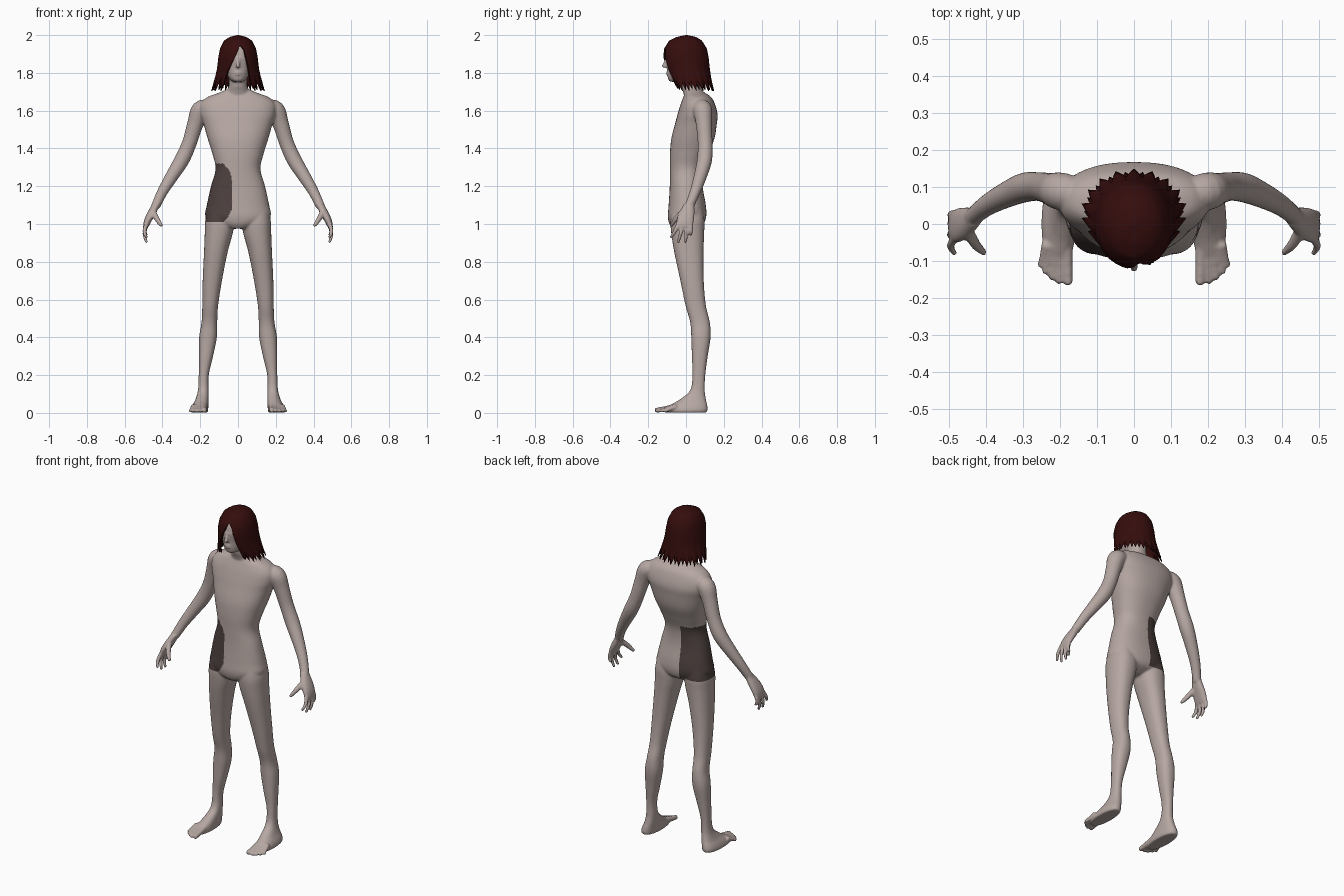
import bpy, bmesh, math
from mathutils import Vector

if "Cube" in bpy.data.objects:
    bpy.data.objects.remove(bpy.data.objects["Cube"])


def material(name, rgb):
    m = bpy.data.materials.new(name)
    m.diffuse_color = (*rgb, 1)
    m.use_nodes = True
    m.node_tree.nodes["Principled BSDF"].inputs["Base Color"].default_value = m.diffuse_color
    return m


SKIN = material("pale skin", (0.47, 0.39, 0.365))
PATCH = material("dark patch", (0.075, 0.053, 0.05))
HAIR = material("dark red hair", (0.036, 0.004, 0.004))


def dense(pts, n=5):
    """Smooth (Catmull-Rom) resampling of a list of tuples."""
    out = []
    for i in range(len(pts) - 1):
        p0, p1, p2 = pts[max(i - 1, 0)], pts[i], pts[i + 1]
        p3 = pts[min(i + 2, len(pts) - 1)]
        for k in range(n):
            t = k / n
            out.append(tuple(
                0.5 * (2 * b + (c - a) * t + (2 * a - 5 * b + 4 * c - d) * t * t
                       + (3 * b - a - 3 * c + d) * t ** 3)
                for a, b, c, d in zip(p0, p1, p2, p3)))
    return out + [tuple(pts[-1])]


def skin_rings(bm, rings, start, end):
    """Closed tube through rings of points, ended with fans."""
    vs = [[bm.verts.new(p) for p in r] for r in rings]
    n = len(vs[0])
    for a, b in zip(vs, vs[1:]):
        for i in range(n):
            j = (i + 1) % n
            bm.faces.new((a[i], a[j], b[j], b[i]))
    for ring, c in ((vs[0], start), (vs[-1], end)):
        cv = bm.verts.new(c)
        for i in range(n):
            bm.faces.new((ring[i], ring[(i + 1) % n], cv))


def loft(bm, table, s=1, n=32, power=2.3):
    """Horizontal rings given as (z, x0, x1, y0, y1)."""
    rings = []
    for z, x0, x1, y0, y1 in dense(table):
        ring = []
        for i in range(n):
            a = 2 * math.pi * i / n
            c, d = math.cos(a), math.sin(a)
            u = math.copysign(abs(c) ** (2 / power), c)
            v = math.copysign(abs(d) ** (2 / power), d)
            ring.append(Vector((s * ((x0 + x1) / 2 + u * (x1 - x0) / 2),
                                (y0 + y1) / 2 + v * (y1 - y0) / 2, z)))
        rings.append(ring)
    mid = lambda r: sum(r, Vector()) / n
    skin_rings(bm, rings, mid(rings[0]), mid(rings[-1]))


def tube(bm, pts, s=1, n=16):
    """Round limb through points (x, y, z, radius)."""
    path = dense(pts)
    P = [Vector((s * p[0], p[1], p[2])) for p in path]
    rings = []
    for i, p in enumerate(P):
        t = P[min(i + 1, len(P) - 1)] - P[max(i - 1, 0)]
        q = t.to_track_quat('Z', 'Y')
        r = path[i][3]
        rings.append([p + q @ Vector((r * math.cos(2 * math.pi * k / n),
                                      r * math.sin(2 * math.pi * k / n), 0))
                      for k in range(n)])
    a = P[0] - (P[1] - P[0]).normalized() * path[0][3] * 0.7
    b = P[-1] + (P[-1] - P[-2]).normalized() * path[-1][3] * 0.7
    skin_rings(bm, rings, a, b)


def finish(bm, name):
    bmesh.ops.recalc_face_normals(bm, faces=bm.faces)
    me = bpy.data.meshes.new(name)
    bm.to_mesh(me)
    bm.free()
    ob = bpy.data.objects.new(name, me)
    bpy.context.collection.objects.link(ob)
    bpy.ops.object.select_all(action='DESELECT')
    ob.select_set(True)
    bpy.context.view_layer.objects.active = ob
    return ob


def sym(rows):
    return [(z, -x, x, a, b) for z, x, a, b in rows]


bm = bmesh.new()
# torso: z, half width, front, back
loft(bm, sym([(1.715, .055, .0, .075), (1.695, .10, -.005, .10), (1.67, .165, -.015, .135),
              (1.63, .20, -.03, .155), (1.58, .20, -.045, .167), (1.53, .183, -.058, .163),
              (1.45, .160, -.078, .15), (1.37, .135, -.085, .118), (1.29, .119, -.085, .09),
              (1.20, .143, -.086, .088), (1.10, .165, -.092, .105), (1.04, .172, -.096, .107),
              (1.00, .12, -.088, .09), (0.975, .045, -.07, .04)]), n=48)
# head and neck
loft(bm, sym([(1.985, .03, -.03, .05), (1.96, .062, -.075, .08), (1.92, .078, -.1, .1),
              (1.87, .08, -.106, .1), (1.83, .072, -.1, .09), (1.79, .058, -.098, .06),
              (1.765, .042, -.094, .03), (1.753, .024, -.084, 0)]))
loft(bm, sym([(1.83, .05, -.04, .07), (1.74, .048, -.03, .076), (1.70, .058, -.016, .086),
              (1.64, .07, .0, .10)]))
# nose, lips and brows
tube(bm, [(0, -.1, 1.88, .007), (0, -.112, 1.85, .009), (0, -.118, 1.833, .012)])
for z in (1.793, 1.803):
    tube(bm, [(-.022, -.09, z, .005), (0, -.098, z, .007), (.022, -.09, z, .005)])
tube(bm, [(-.055, -.08, 1.875, .01), (0, -.1, 1.878, .011), (.055, -.08, 1.875, .01)])

for s in (1, -1):
    # leg and foot
    loft(bm, [(1.10, .03, .155, -.07, .085), (1.02, .02, .173, -.082, .098),
              (0.95, .028, .176, -.078, .096), (0.85, .055, .180, -.062, .093),
              (0.70, .085, .187, -.03, .094), (0.57, .105, .189, -.003, .105),
              (0.48, .110, .193, .022, .126), (0.40, .112, .206, .028, .130),
              (0.30, .132, .208, .031, .115), (0.20, .155, .208, .034, .102),
              (0.12, .156, .212, .022, .099), (0.07, .156, .226, -.035, .106),
              (0.038, .157, .243, -.09, .113), (0.015, .158, .25, -.115, .114),
              (0.001, .162, .246, -.11, .108)], s)
    # toes
    for k, (x, y, r) in enumerate([(.178, -.160, .013), (.203, -.158, .0095), (.222, -.148, .009),
                                   (.240, -.132, .009), (.253, -.113, .009)]):
        bx = .182 + .013 * k
        tube(bm, [(bx, -.055, .033, .017), ((bx + x) / 2, (y - .055) / 2, .022, r + .002),
                  (x, y, r, r)], s)
    # arm
    tube(bm, [(.15, .08, 1.61, .045), (.197, .088, 1.602, .051), (.226, .095, 1.53, .043),
              (.257, .101, 1.43, .039), (.297, .098, 1.34, .040), (.352, .075, 1.25, .034),
              (.40, .048, 1.17, .028), (.436, .018, 1.095, .024)], s, 20)
    # palm
    loft(bm, [(1.11, .41, .452, -.008, .044), (1.06, .432, .48, -.038, .045),
              (1.02, .455, .497, -.05, .042), (.985, .474, .503, -.05, .036)], s, 20)
    # fingers and thumb
    for by, ty, tz in ((-.04, -.08, .928), (-.017, -.042, .902),
                       (.006, -.003, .902), (.026, .026, .94)):
        tube(bm, [(.485, by, 1.0, .012), (.495, (by + ty) / 2, .5 * (.99 + tz), .0105),
                  (.484, ty, tz, .0075)], s, 12)
    tube(bm, [(.45, -.015, 1.065, .016), (.428, -.055, 1.025, .014),
              (.404, -.078, .99, .009)], s, 12)

body = finish(bm, "body")
mod = body.modifiers.new("merge", 'REMESH')
mod.mode = 'VOXEL'
mod.voxel_size = 0.006
sm = body.modifiers.new("soften", 'SMOOTH')
sm.factor, sm.iterations = 0.5, 3
for m in ("merge", "soften"):
    bpy.ops.object.modifier_apply(modifier=m)
body.data.materials.clear()
body.data.materials.append(SKIN)
body.data.materials.append(PATCH)
# dark rounded patch wrapped round one hip
for f in body.data.polygons:
    c = f.center
    d = abs((c.z - 1.165) / 0.155)
    edge = -0.03 - 0.05 * d ** 4 if c.y < 0 else -0.025
    f.material_index = int(d < 1 and -0.25 < c.x < edge)
bpy.ops.object.shade_smooth()

# hair profile: z, half width, front, back
PROFILE = [(2.0, .005, -.002, .008), (1.99, .045, -.05, .055), (1.97, .075, -.09, .085),
           (1.93, .095, -.115, .11), (1.88, .105, -.122, .12), (1.82, .11, -.11, .125),
           (1.76, .121, -.088, .13), (1.69, .125, -.055, .135)]
# lower edge of the fringe: angle from front, z
FRINGE = [(-180, 1.6), (-42, 1.70), (-30, 1.81), (8, 1.95), (20, 1.92), (29, 1.85),
          (35, 1.72), (180, 1.6)]


def lerp_table(table, key):
    for a, b in zip(table, table[1:]):
        if min(a[0], b[0]) <= key <= max(a[0], b[0]):
            t = (key - a[0]) / (b[0] - a[0])
            return [p + (q - p) * t for p, q in zip(a, b)]
    return table[-1]


def hair_layer(name, scale, shift, drop):
    """Dome of columns whose lower ends form pointed locks."""
    bm = bmesh.new()
    N, K = 72, 18
    cols = []
    for i in range(N):
        deg = 5 * i - 180
        a = math.radians(deg)
        tooth = abs(((i + shift) % 4) - 2) / 2          # 1 at a tip, 0 in a notch
        low = max(lerp_table(FRINGE, deg)[1], 1.77 - .065 * tooth + drop)
        col = []
        for k in range(K):
            t = k / (K - 1)
            z = 2.0 - (2.0 - low) * t ** 1.6
            _, rx, yf, yb = lerp_table(PROFILE, z)
            grow = scale + (.16 * tooth * t ** 8 if abs(deg) > 40 else 0)
            col.append(bm.verts.new((rx * grow * math.sin(a),
                                     (yf + yb) / 2 - (yb - yf) / 2 * grow * math.cos(a), z)))
        cols.append(col)
    for i in range(N):
        a, b = cols[i], cols[(i + 1) % N]
        for k in range(K - 1):
            bm.faces.new((a[k], a[k + 1], b[k + 1], b[k]))
    bm.faces.new([c[0] for c in cols])
    ob = finish(bm, name)
    ob.data.materials.append(HAIR)
    so = ob.modifiers.new("thickness", 'SOLIDIFY')
    so.thickness, so.offset = 0.006, -1
    bpy.ops.object.shade_smooth_by_angle(angle=math.radians(40))


hair_layer("hair", 1.0, 0, 0)
hair_layer("hair_under_layer", 0.93, 2, 0.005)
